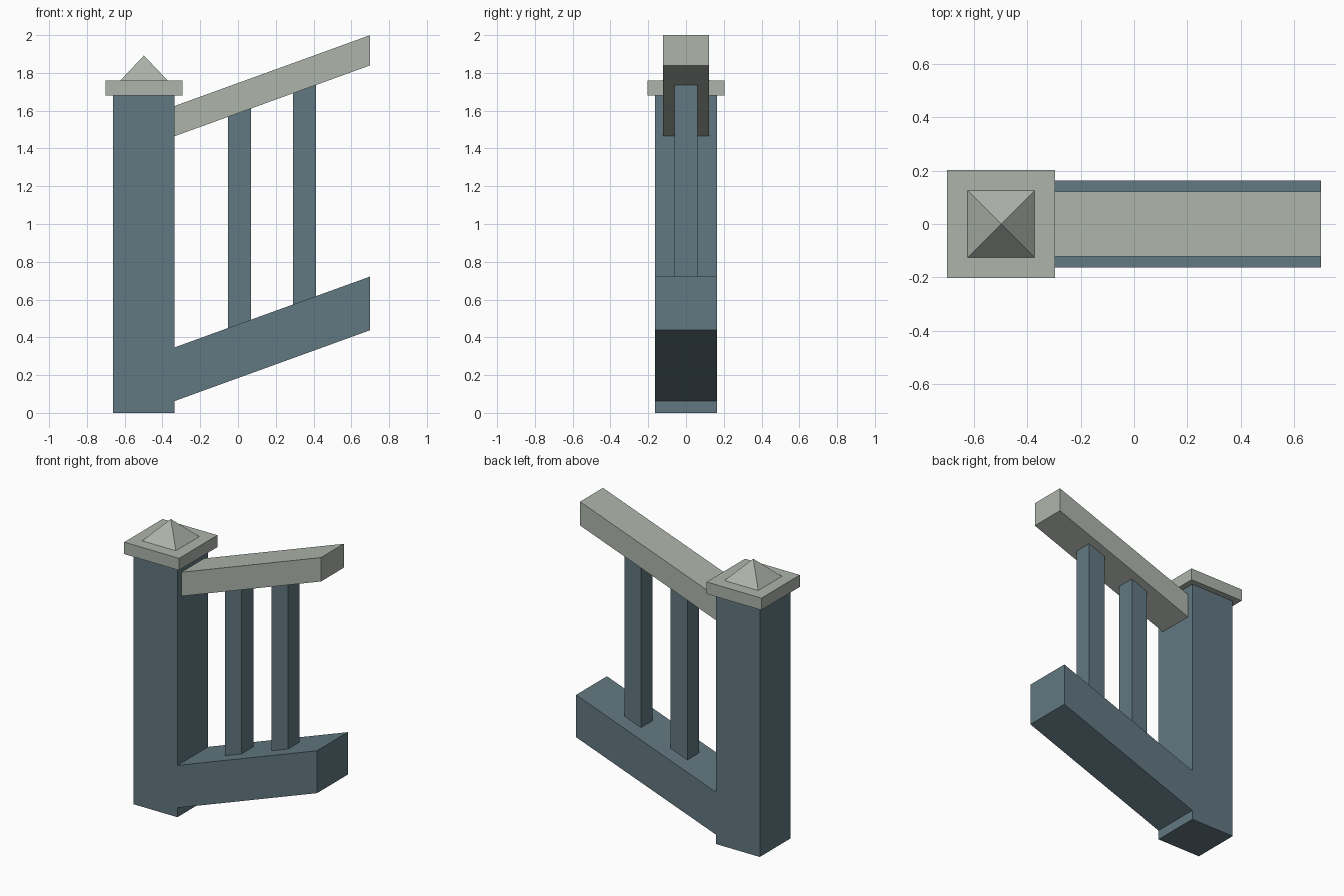
import bpy
import bmesh

cube = bpy.data.objects.get("Cube")
if cube:
    bpy.data.objects.remove(cube, do_unlink=True)


def make_material(name, color):
    mat = bpy.data.materials.new(name)
    mat.use_nodes = True
    mat.diffuse_color = color
    bsdf = next(n for n in mat.node_tree.nodes if n.type == "BSDF_PRINCIPLED")
    bsdf.inputs["Base Color"].default_value = color
    return mat


blue = make_material("slate blue paint", (0.122, 0.188, 0.22, 1))
grey = make_material("pale grey stone", (0.42, 0.46, 0.41, 1))


def finish(name, bm, mat):
    bmesh.ops.recalc_face_normals(bm, faces=bm.faces)
    mesh = bpy.data.meshes.new(name)
    bm.to_mesh(mesh)
    bm.free()
    mesh.materials.append(mat)
    obj = bpy.data.objects.new(name, mesh)
    bpy.context.collection.objects.link(obj)
    return obj


def extrude_profile(name, points, half_depth, mat):
    """Extrude an x-z outline symmetrically along y."""
    bm = bmesh.new()
    face = bm.faces.new([bm.verts.new((x, -half_depth, z)) for x, z in points])
    new = bmesh.ops.extrude_face_region(bm, geom=[face])["geom"]
    verts = [v for v in new if isinstance(v, bmesh.types.BMVert)]
    bmesh.ops.translate(bm, verts=verts, vec=(0, 2 * half_depth, 0))
    # keep the front face if the extrusion removed it
    bmesh.ops.holes_fill(bm, edges=[e for e in bm.edges if e.is_boundary])
    return finish(name, bm, mat)


POST_X, START, END = -0.498, -0.335, 0.7
SLOPE = 0.375 / (END - START)


def sloped(name, x0, x1, low, high, half_depth, mat):
    """Upright-ended bar whose lower and upper edges follow the stair pitch."""
    rise0, rise1 = (SLOPE * (x - START) for x in (x0, x1))
    outline = [(x0, low + rise0), (x1, low + rise1),
               (x1, high + rise1), (x0, high + rise0)]
    return extrude_profile(name, outline, half_depth, mat)


def block(name, half, z0, z1, mat):
    x0, x1 = POST_X - half, POST_X + half
    return extrude_profile(name, [(x0, z0), (x1, z0), (x1, z1), (x0, z1)], half, mat)


# Newel post and its square cap
block("newel_post", 0.163, 0, 1.68, blue)
block("post_cap", 0.203, 1.68, 1.76, grey)

# Pyramid finial
bm = bmesh.new()
base = [bm.verts.new((POST_X + sx * 0.125, sy * 0.125, 1.76))
        for sx, sy in ((-1, -1), (1, -1), (1, 1), (-1, 1))]
tip = bm.verts.new((POST_X, 0, 1.892))
bm.faces.new(base)
for i in range(4):
    bm.faces.new((base[i], base[(i + 1) % 4], tip))
finish("cap_pyramid", bm, grey)

# Sloping rails
sloped("bottom_rail", START, END, 0.063, 0.347, 0.163, blue)
sloped("handrail", START, END, 1.465, 1.625, 0.121, grey)

# Balusters between the rails
for side, x in (("lower", 0.008), ("upper", 0.352)):
    sloped(side + "_baluster", x - 0.062, x + 0.062, 0.347, 1.465, 0.062, blue)
